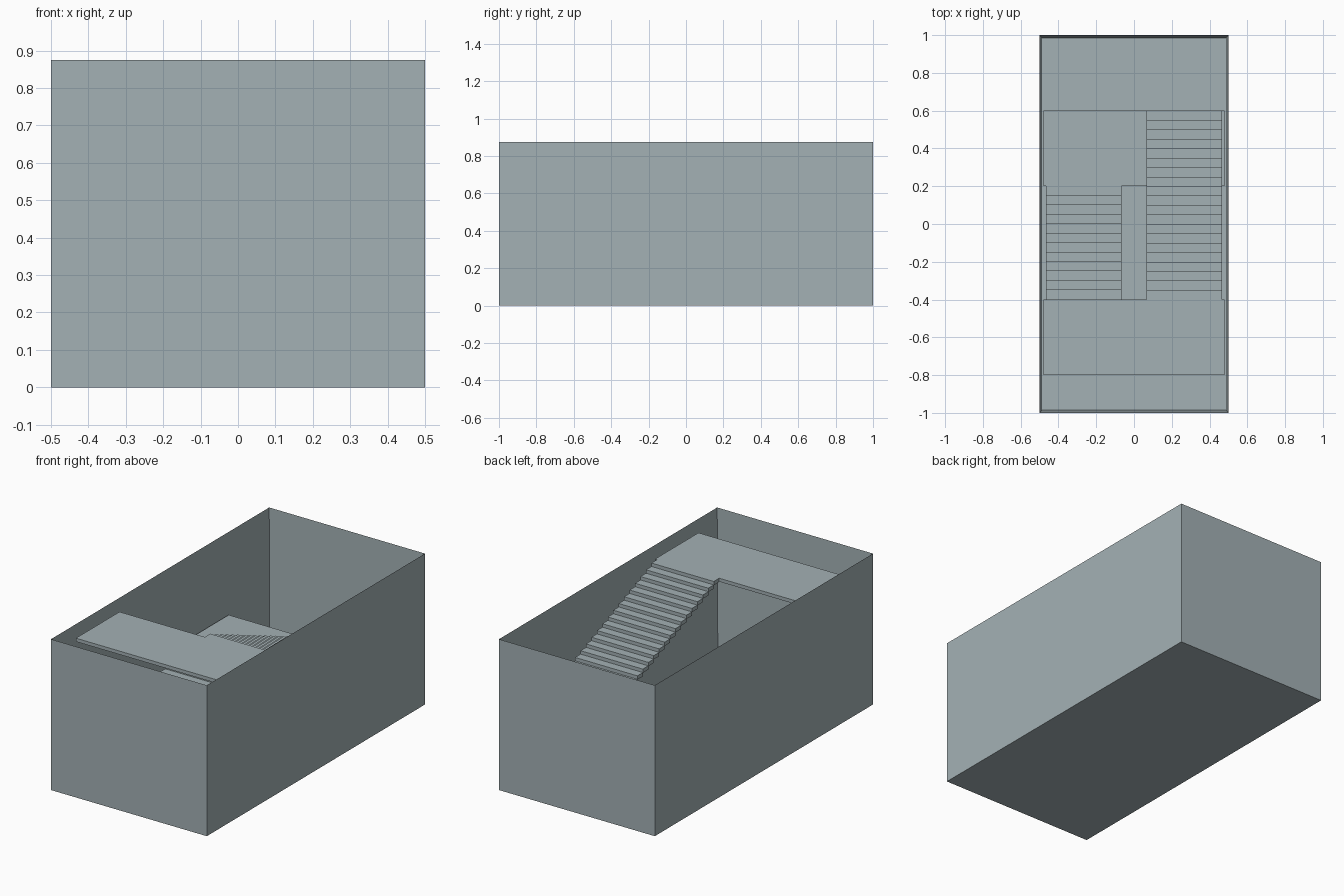
import bpy
import bmesh
from mathutils import Vector

cube = bpy.data.objects.get("Cube")
if cube:
    bpy.data.objects.remove(cube, do_unlink=True)

# One blue-grey material
COLOUR = (0.37, 0.44, 0.46, 1.0)
grey = bpy.data.materials.new("blue_grey")
grey.use_nodes = True
grey.diffuse_color = COLOUR
grey.node_tree.nodes["Principled BSDF"].inputs["Base Color"].default_value = COLOUR

WIDTH, LENGTH, HEIGHT = 1.0, 2.0, 0.875
WALL, FLOOR, SLAB = 0.02, 0.01, 0.02
TREAD, RISER, STEPS = 0.05, 0.02, 20
INNER = WIDTH / 2 - WALL


def add_box(bm, low, high):
    low, high = Vector(low), Vector(high)
    made = bmesh.ops.create_cube(bm, size=1)["verts"]
    bmesh.ops.scale(bm, vec=high - low, verts=made)
    bmesh.ops.translate(bm, vec=(low + high) / 2, verts=made)


def finish(name, bm):
    bmesh.ops.recalc_face_normals(bm, faces=bm.faces)
    mesh = bpy.data.meshes.new(name)
    bm.to_mesh(mesh)
    bm.free()
    mesh.materials.append(grey)
    obj = bpy.data.objects.new(name, mesh)
    bpy.context.collection.objects.link(obj)
    return obj


# Open-topped shell: the top face is inset, then pushed down to the floor
bm = bmesh.new()
add_box(bm, (-WIDTH / 2, -LENGTH / 2, 0), (WIDTH / 2, LENGTH / 2, HEIGHT))
bm.normal_update()
top = max(bm.faces, key=lambda f: f.calc_center_median().z)
bmesh.ops.inset_region(bm, faces=[top], thickness=WALL)
bmesh.ops.translate(bm, vec=(0, 0, FLOOR - HEIGHT), verts=top.verts)
finish("stairwell_shell", bm)


def landing(name, y0, y1, z):
    bm = bmesh.new()
    add_box(bm, (-INNER, y0, z - SLAB), (INNER, y1, z))
    finish(name, bm)


def flight(name, x0, x1, y_start, direction, z_start):
    """Thin stepped flight climbing from y_start along direction."""
    bm = bmesh.new()
    for i in range(STEPS):
        ya = y_start + direction * TREAD * i
        yb = ya + direction * TREAD
        z = z_start + RISER * (i + 1)
        add_box(bm, (x0, min(ya, yb), z - RISER - 0.002), (x1, max(ya, yb), z))
    finish(name, bm)


RISE = RISER * STEPS
landing("middle_landing", 0.2, 0.6, FLOOR + RISE)
landing("upper_landing", -0.8, -0.4, FLOOR + 2 * RISE)
flight("lower_flight", -0.467, -0.067, -0.8, 1, FLOOR)
flight("upper_flight", 0.067, 0.467, 0.6, -1, FLOOR + RISE)
